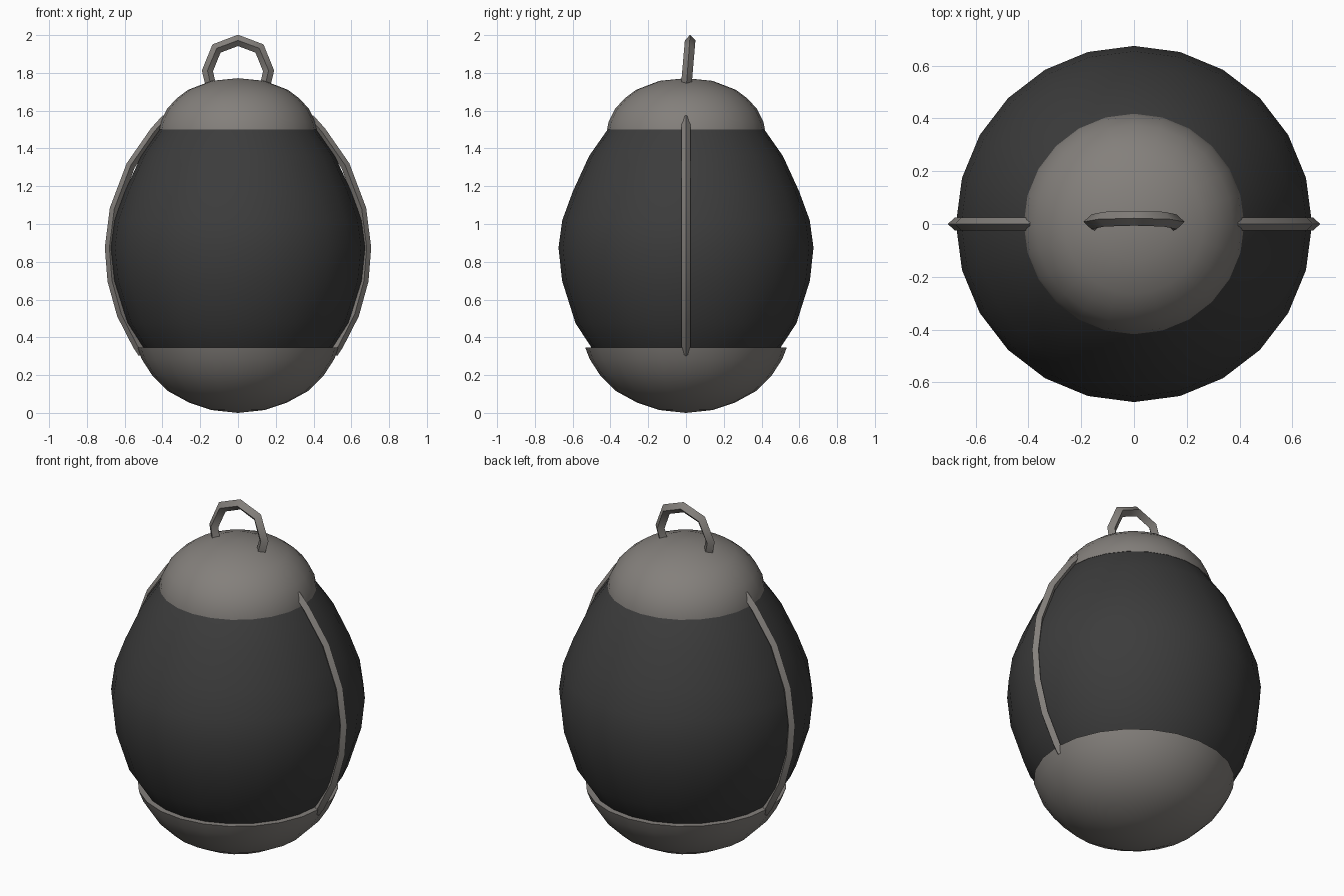
import bpy, bmesh, math
from mathutils import Vector

if "Cube" in bpy.data.objects:
    bpy.data.objects.remove(bpy.data.objects["Cube"])

SIDES = 24


def material(name, rgb):
    m = bpy.data.materials.new(name)
    m.diffuse_color = (*rgb, 1)
    m.use_nodes = True
    m.node_tree.nodes["Principled BSDF"].inputs["Base Color"].default_value = m.diffuse_color
    return m


dark = material("dark_shell", (0.045, 0.045, 0.045))
metal = material("warm_grey", (0.23, 0.215, 0.2))


def finish(bm, name, mat):
    bmesh.ops.remove_doubles(bm, verts=bm.verts, dist=1e-5)
    bmesh.ops.recalc_face_normals(bm, faces=bm.faces)
    me = bpy.data.meshes.new(name)
    bm.to_mesh(me)
    bm.free()
    me.materials.append(mat)
    ob = bpy.data.objects.new(name, me)
    bpy.context.collection.objects.link(ob)
    bpy.ops.object.select_all(action='DESELECT')
    ob.select_set(True)
    bpy.context.view_layer.objects.active = ob
    bpy.ops.object.shade_smooth_by_angle(angle=math.radians(40))
    return ob


def lathe(name, profile, mat):
    """Spin a (radius, height) profile around z."""
    bm = bmesh.new()
    vs = [bm.verts.new((r, 0, z)) for r, z in profile]
    es = [bm.edges.new(p) for p in zip(vs, vs[1:])]
    bmesh.ops.spin(bm, geom=vs + es, cent=(0, 0, 0), axis=(0, 0, 1),
                   angle=math.tau, steps=SIDES, use_merge=False)
    return finish(bm, name, mat)


def diamond_sweep(name, path, rad, mat):
    """Sweep a four-sided diamond along a path lying (nearly) in the xz plane."""
    bm = bmesh.new()
    pts = [Vector(p) for p in path]
    rings = []
    for i, p in enumerate(pts):
        a = (p - pts[i - 1]).normalized() if i > 0 else None
        b = (pts[i + 1] - p).normalized() if i < len(pts) - 1 else None
        t = ((a or b) + (b or a)).normalized()
        miter = 1 / max(0.5, t.dot(a or b))
        n = t.cross(Vector((0, 1, 0))).normalized()
        s = n.cross(t).normalized()
        rings.append([bm.verts.new(p + d * rad) for d in
                      (n * miter, s, -n * miter, -s)])
    for r0, r1 in zip(rings, rings[1:]):
        for k in range(4):
            bm.faces.new((r0[k], r0[(k + 1) % 4], r1[(k + 1) % 4], r1[k]))
    bm.faces.new(rings[0])
    bm.faces.new(rings[-1])
    return finish(bm, name, mat)


# Egg-shaped body, ends tucked into the caps
lathe("body", [(0.45, 0.28), (0.50, 0.345), (0.585, 0.475), (0.656, 0.70),
               (0.675, 0.875), (0.655, 1.02), (0.60, 1.17), (0.513, 1.36),
               (0.415, 1.5), (0.37, 1.55)], dark)

# Bottom bowl with a flat rim
lathe("bottom_cap", [(0, 0), (0.14, 0.015), (0.26, 0.055), (0.37, 0.115),
                     (0.455, 0.20), (0.51, 0.285), (0.533, 0.345),
                     (0.48, 0.345)], metal)

# Top dome
lathe("top_cap", [(0.40, 1.499), (0.418, 1.499), (0.41, 1.54), (0.375, 1.61),
                  (0.325, 1.665), (0.265, 1.71), (0.14, 1.758),
                  (0, 1.772)], metal)

# Side ribs following the body
rib = [(0.505, 0.315), (0.535, 0.36), (0.617, 0.52), (0.667, 0.70),
       (0.681, 0.875), (0.655, 1.08), (0.568, 1.31), (0.443, 1.49),
       (0.38, 1.56)]
for side, label in ((-1, "left"), (1, "right")):
    diamond_sweep(label + "_rib", [(side * x, 0, z) for x, z in rib],
                  0.024, metal)

# Leaning octagonal handle loop
half = [(0.145, 1.74), (0.162, 1.81), (0.114, 1.929)]
loop = [(-x, z) for x, z in half] + [(0, 1.972)] + half[::-1]
diamond_sweep("handle", [(x, 0.003 + (z - 1.75) * 0.085, z) for x, z in loop],
              0.028, metal)
